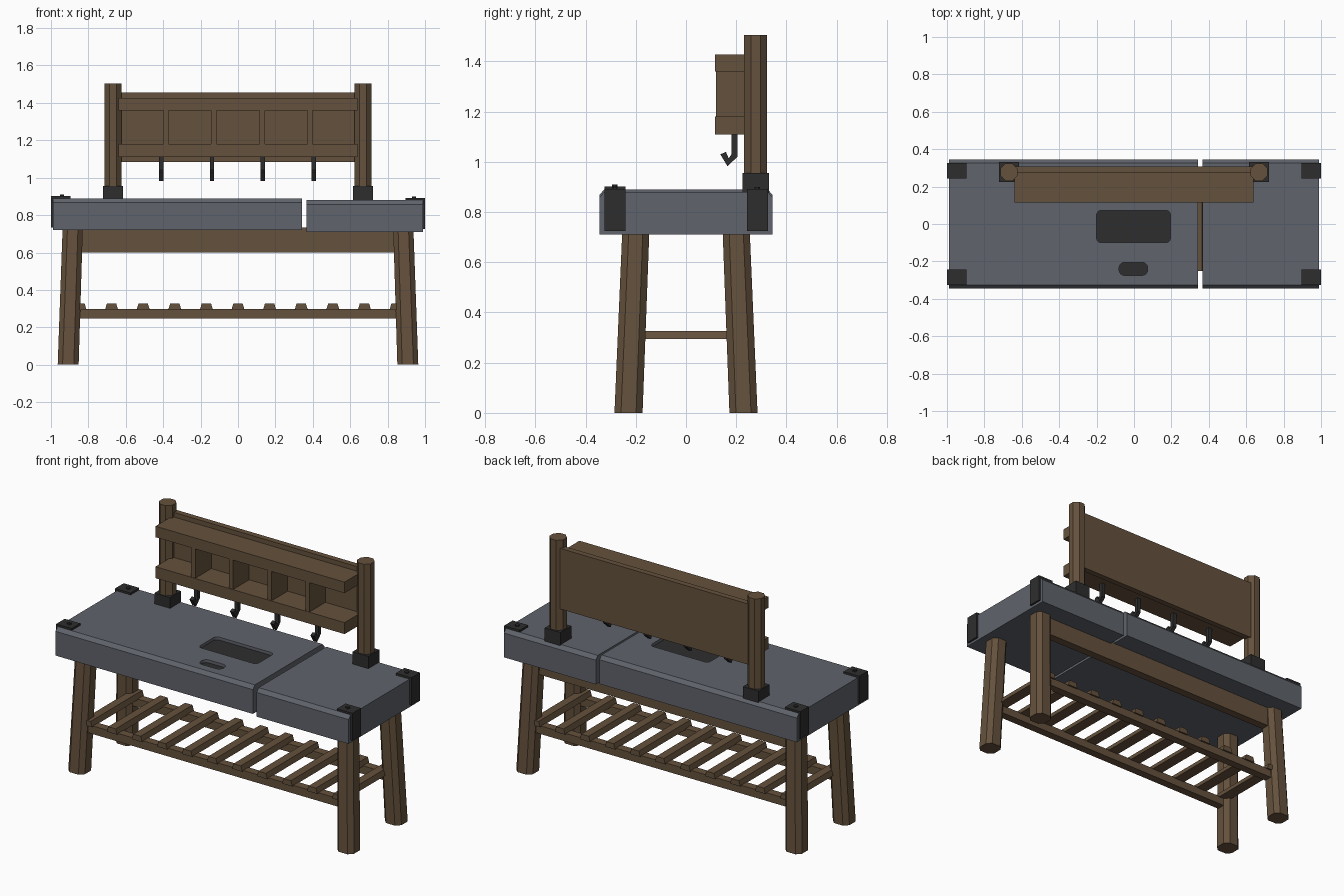
import bpy, bmesh, math

if "Cube" in bpy.data.objects:
    bpy.data.objects.remove(bpy.data.objects["Cube"])


def material(name, rgb):
    m = bpy.data.materials.new(name)
    m.diffuse_color = (*rgb, 1)
    m.use_nodes = True
    m.node_tree.nodes["Principled BSDF"].inputs["Base Color"].default_value = m.diffuse_color
    return m


WOOD = material("brown wood", (0.130, 0.083, 0.046))
STONE = material("slate grey", (0.115, 0.126, 0.148))
IRON = material("dark iron", (0.027, 0.027, 0.027))


def loft(name, ring_a, ring_b, mat):
    """Solid between two matching rings of 3D points."""
    bm = bmesh.new()
    a = [bm.verts.new(p) for p in ring_a]
    b = [bm.verts.new(p) for p in ring_b]
    n = len(a)
    bm.faces.new(a)
    bm.faces.new(b)
    for i in range(n):
        j = (i + 1) % n
        bm.faces.new((a[i], a[j], b[j], b[i]))
    bmesh.ops.recalc_face_normals(bm, faces=bm.faces)
    me = bpy.data.meshes.new(name)
    bm.to_mesh(me)
    bm.free()
    me.materials.append(mat)
    ob = bpy.data.objects.new(name, me)
    bpy.context.collection.objects.link(ob)
    return ob


def along_x(name, yz, x0, x1, mat):
    return loft(name, [(x0, y, z) for y, z in yz], [(x1, y, z) for y, z in yz], mat)


def along_z(name, xy, z0, z1, mat):
    return loft(name, [(x, y, z0) for x, y in xy], [(x, y, z1) for x, y in xy], mat)


def box(name, x0, x1, y0, y1, z0, z1, mat):
    return along_z(name, [(x0, y0), (x1, y0), (x1, y1), (x0, y1)], z0, z1, mat)


def cut_square(cx, cy, w, c):
    """Square of width w with corners cut by c."""
    h, k = w / 2, w / 2 - c
    return [(cx + x, cy + y) for x, y in
            [(-k, -h), (k, -h), (h, -k), (h, k), (k, h), (-k, h), (-h, k), (-h, -k)]]


def round_rect(x0, x1, y0, y1, r, seg=4):
    pts = []
    corners = [(x1 - r, y1 - r), (x0 + r, y1 - r), (x0 + r, y0 + r), (x1 - r, y0 + r)]
    for q, (cx, cy) in enumerate(corners):
        for i in range(seg + 1):
            t = math.pi / 2 * (q + i / seg)
            pts.append((cx + r * math.cos(t), cy + r * math.sin(t)))
    return pts


# two-piece top, right piece sits slightly lower
def slab(name, x0, x1, z0, z1):
    yz = [(-0.345, z0), (0.345, z0), (0.345, z1 - 0.022), (0.326, z1),
          (-0.326, z1), (-0.345, z1 - 0.022)]
    return along_x(name, yz, x0, x1, STONE)


left_top = slab("left_top", -0.99, 0.342, 0.72, 0.89)
slab("right_top", 0.367, 0.988, 0.71, 0.88)

# recessed sockets in the left top, with dark floors
for name, outline in (("large_socket", round_rect(-0.2, 0.195, -0.1, 0.073, 0.025)),
                      ("small_socket", round_rect(-0.08, 0.073, -0.275, -0.205, 0.03))):
    cutter = along_z(name + "_cutter", outline, 0.868, 0.95, STONE)
    cutter.hide_render = True
    cutter.hide_viewport = True
    mod = left_top.modifiers.new(name, 'BOOLEAN')
    mod.operation = 'DIFFERENCE'
    mod.solver = 'EXACT'
    mod.object = cutter
    along_z(name + "_floor", outline, 0.864, 0.872, IRON)

# corner brackets with bolts
for sx, z in ((-1, 0.89), (1, 0.88)):
    side = "left" if sx < 0 else "right"
    for end, y0 in (("front", -0.325), ("back", 0.243)):
        y1 = y0 + 0.083
        xz = [(0.895, z - 0.01), (0.895, z + 0.012), (1.0, z + 0.012),
              (1.0, z - 0.155), (0.98, z - 0.155), (0.98, z - 0.01)]
        loft(f"{end}_{side}_bracket", [(sx * x, y0, h) for x, h in xz],
             [(sx * x, y1, h) for x, h in xz], IRON)
        along_z(f"{end}_{side}_bolt",
                cut_square(sx * 0.94, (y0 + y1) / 2, 0.022, 0.006),
                z, z + 0.02, IRON)

# splayed legs
for sx, side in ((-1, "left"), (1, "right")):
    for sy, end in ((-1, "front"), (1, "back")):
        foot = cut_square(sx * 0.908, sy * 0.229, 0.112, 0.026)
        head = cut_square(sx * 0.884, sy * 0.2, 0.108, 0.026)
        loft(f"{end}_{side}_leg", [(x, y, 0) for x, y in foot],
             [(x, y, 0.722) for x, y in head], WOOD)

# back apron, low rails and slats
box("back_apron", -0.85, 0.85, 0.175, 0.225, 0.6, 0.733, WOOD)
for sy, end in ((-1, "front"), (1, "back")):
    box(f"{end}_rail", -0.86, 0.86, sy * 0.215 - 0.025, sy * 0.215 + 0.025,
        0.248, 0.298, WOOD)
for i in range(11):
    x = (i - 5) * 0.169
    xz = [(x - 0.035, 0.294), (x + 0.035, 0.294), (x + 0.025, 0.327), (x - 0.025, 0.327)]
    loft(f"slat_{i + 1}", [(a, -0.25, b) for a, b in xz],
         [(a, 0.25, b) for a, b in xz], WOOD)

# uprights with iron shoes
for sx, side in ((-1, "left"), (1, "right")):
    along_z(f"{side}_post", cut_square(sx * 0.669, 0.277, 0.092, 0.027), 0.87, 1.505, WOOD)
    box(f"{side}_post_shoe", sx * 0.669 - 0.053, sx * 0.669 + 0.053,
        0.225, 0.331, 0.872, 0.955, IRON)

# back panel, shelves and dividers
box("back_panel", -0.64, 0.64, 0.273, 0.308, 1.085, 1.455, WOOD)
box("upper_shelf", -0.638, 0.638, 0.116, 0.28, 1.36, 1.427, WOOD)
box("lower_shelf", -0.638, 0.638, 0.116, 0.28, 1.11, 1.18, WOOD)
for i, x in enumerate((-0.385, -0.13, 0.13, 0.385)):
    box(f"divider_{i + 1}", x - 0.014, x + 0.014, 0.119, 0.28, 1.175, 1.365, WOOD)

# hanging hooks
hook = [(0.205, 1.12), (0.205, 1.02), (0.165, 0.983), (0.137, 1.03), (0.159, 1.04),
        (0.17, 1.014), (0.181, 1.03), (0.181, 1.12)]
for i, x in enumerate((-0.411, -0.139, 0.133, 0.405)):
    along_x(f"hook_{i + 1}", hook, x - 0.012, x + 0.012, IRON)
